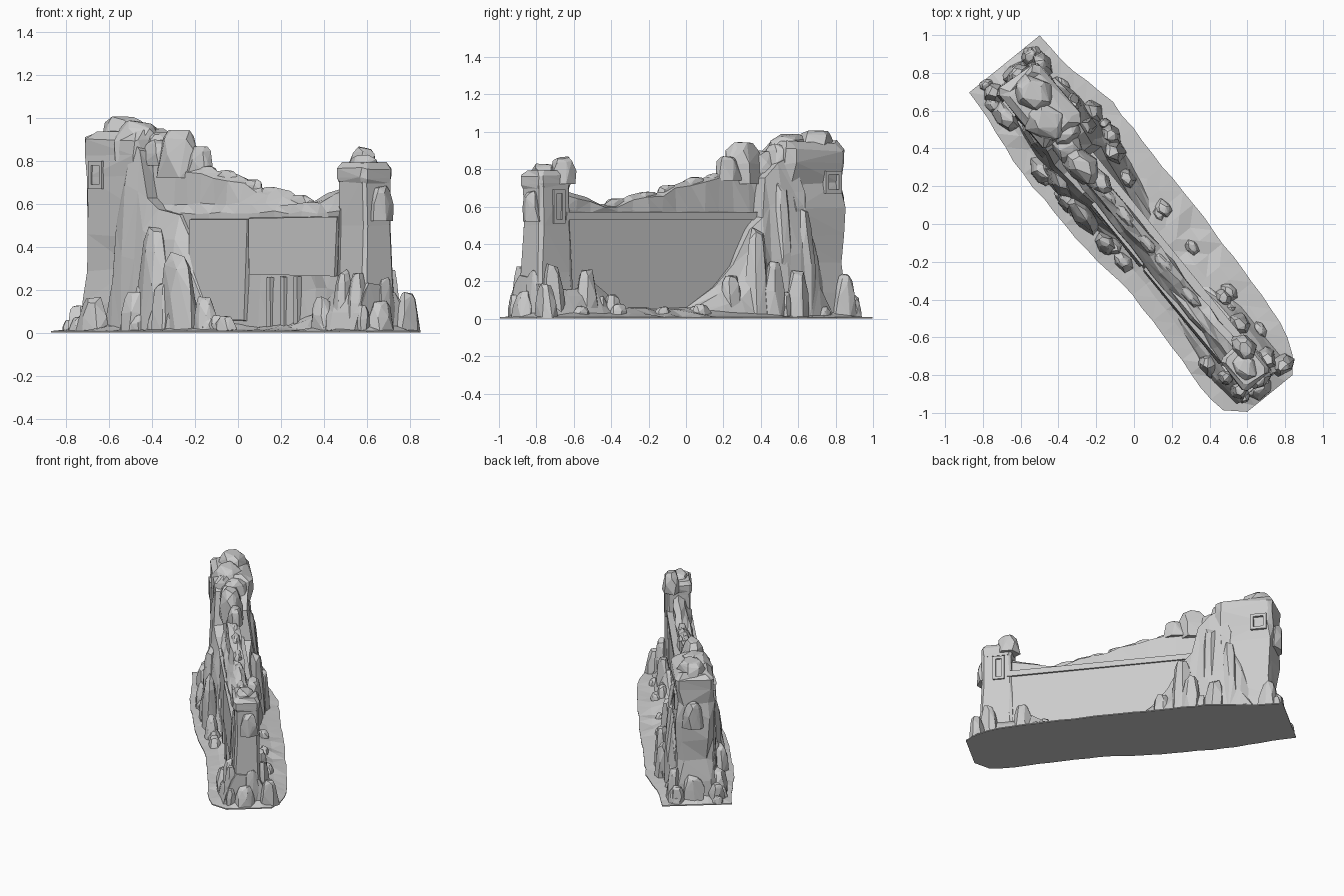
import bpy, bmesh, math, random
from mathutils import Vector, noise

old = bpy.data.objects.get("Cube")
if old:
    bpy.data.objects.remove(old, do_unlink=True)

rng = random.Random(7)
TURN = math.radians(-51)      # the wall runs diagonally: local x = along, y = across

stone = bpy.data.materials.new("pale_grey_stone")
stone.use_nodes = True
GREY = (0.6, 0.6, 0.6, 1)
stone.diffuse_color = GREY
stone.node_tree.nodes["Principled BSDF"].inputs["Base Color"].default_value = GREY
stone.node_tree.nodes["Principled BSDF"].inputs["Roughness"].default_value = 0.9


def finish(bm, name):
    bmesh.ops.recalc_face_normals(bm, faces=bm.faces)
    me = bpy.data.meshes.new(name)
    bm.to_mesh(me)
    bm.free()
    me.materials.append(stone)
    ob = bpy.data.objects.new(name, me)
    ob.rotation_euler.z = TURN
    bpy.context.collection.objects.link(ob)
    return ob


def roughen(bm, amount, zmin=0.02):
    for v in bm.verts:
        if v.co.z > zmin:
            v.co += Vector([rng.uniform(-amount, amount) for _ in range(3)])


def loft(name, rings, rough=0.0):
    """Skin a list of equal-length closed rings and cap both ends."""
    bm = bmesh.new()
    rows = [[bm.verts.new(p) for p in ring] for ring in rings]
    n = len(rows[0])
    for a, b in zip(rows, rows[1:]):
        for i in range(n):
            j = (i + 1) % n
            bm.faces.new((a[i], a[j], b[j], b[i]))
    bm.faces.new(rows[0])
    bm.faces.new(rows[-1])
    roughen(bm, rough)
    bmesh.ops.triangulate(bm, faces=bm.faces)
    return finish(bm, name)


def rock(name, u, v, lu, lv, h, z0=0.0, taper=0.35):
    """Faceted boulder: hull of three shrinking, uneven rings of points."""
    bm = bmesh.new()
    spin, lean = rng.uniform(0, math.tau), rng.uniform(-.12, .12)
    for t, size in ((0, 1), (.5, 1.05 - taper * .5), (.85, 1 - taper), (1, .65 - taper * .6)):
        for k in range(6):
            a = spin + math.tau * (k + rng.uniform(-.3, .3)) / 6
            r = size * rng.uniform(.43, .54)
            z = t * rng.uniform(.88, 1)
            bm.verts.new((u + lu * (r * math.cos(a) + lean * t), v + lv * r * math.sin(a), z0 + h * z))
    res = bmesh.ops.convex_hull(bm, input=bm.verts)
    junk = {e for e in res["geom_interior"] + res["geom_unused"] if isinstance(e, bmesh.types.BMVert)}
    bmesh.ops.delete(bm, geom=list(junk), context="VERTS")
    return finish(bm, name)


def block(name, u0, u1, v0, v1, z0, z1, rough=0.0):
    bm = bmesh.new()
    bmesh.ops.create_cube(bm, size=1)
    for w in bm.verts:
        w.co = ((u0 + u1) / 2 + w.co.x * (u1 - u0), (v0 + v1) / 2 + w.co.y * (v1 - v0),
                (z0 + z1) / 2 + w.co.z * (z1 - z0))
    roughen(bm, rough)
    return finish(bm, name)


def interp(table, x):
    for (a, p), (b, q) in zip(table, table[1:]):
        if x <= b:
            return p + (q - p) * max(0, x - a) / (b - a)
    return table[-1][1]


# Ground: uneven strip rising gently towards the wall
ground = []
LEFT = [(-1.09, -.24), (-.9, -.25), (-.6, -.29), (0, -.28), (.3, -.24), (.65, -.25), (.95, -.28), (1.06, -.25), (1.15, -.16)]
RIGHT = [(-1.09, .24), (-.9, .25), (-.6, .32), (0, .31), (.6, .3), (.9, .27), (1.08, .22), (1.15, .15)]
STEPS = 26
for i in range(STEPS + 1):
    u = -1.09 + 2.24 * i / STEPS
    wave = rng.uniform(-.008, .008) if 0 < i < STEPS else 0
    a, b = interp(LEFT, u) + wave, interp(RIGHT, u) + wave
    slope = [rng.uniform(.012, .03), rng.uniform(.035, .06), .06, rng.uniform(.035, .06), rng.uniform(.012, .03)]
    lift = [.008] * 7 if i in (0, STEPS) else [.008, *slope, .008]
    top = [(u, a + (b - a) * k / 6, z) for k, z in enumerate(lift)]
    ground.append([(u, a, 0), *top, (u, b, 0)])
loft("ground", ground)

# Main wall: thick lower part with a ledge, thinner broken upper part
CREST = [(-.7, .85), (-.54, .82), (-.35, .78), (-.15, .76), (0, .735), (.15, .69), (.3, .665),
         (.42, .645), (.6, .61), (.7, .645), (.9, .7)]
wall = []
for i in range(17):
    u = -.7 + 1.58 * i / 16
    t = interp(CREST, u) + rng.uniform(-.01, .01)
    bulge = 0.025 * noise.noise((u * 5, 0, 3))
    wall.append([(u, -.11 + bulge, 0), (u, -.1 + bulge, .2), (u, -.095 - bulge, .4), (u, -.09 + bulge, .56),
                 (u, -.065, .6), (u, -.05 + bulge, t - .025), (u, -.01, t), (u, .03, t - .025), (u, .035, .575)])
loft("wall", wall, 0.008)
block("wall_inner_face", -.65, .88, 0, .058, 0, .53)
block("wall_ledge", -.65, .88, 0, .072, .53, .57, 0.002)

# Worn plaster slabs on the outer face, a broken post row, and stones along the crest
for u0, u1, z0, z1 in [(-.22, .2, .05, .53), (.22, .85, .27, .54)]:
    block("wall_slab", u0, u1, -.112, -.05, z0, z1, 0.01)
for u in (.36, .46, .56):
    block("broken_post", u, u + .03, -.12, -.09, 0, .26, 0.004)
for u in (-.22, -.08, .1, .27, .48):
    rock("crest_stone", u, -.01, .2, .07, .05, interp(CREST, u) - .04)


# Towers: rough eight-sided prisms; chamfer pulls the corners in
def tower(name, u0, u1, v0, v1, levels, rough, chamfer):
    rings = []
    for z, grow in levels:
        a, b, c, d = u0 - grow, u1 + grow, v0 - grow, v1 + grow
        k = chamfer
        rings.append([(a, c + k, z), (a + k, c, z), (b - k, c, z), (b, c + k, z),
                      (b, d - k, z), (b - k, d, z), (a + k, d, z), (a, d - k, z)])
    loft(name, rings, rough)


tower("front_tower", .85, 1.055, -.095, .07, [(0, .02), (.25, .008), (.5, 0), (.72, 0)], 0.005, .015)
tower("front_tower_cap", .85, 1.055, -.095, .07, [(.7, .002), (.72, .009), (.765, .009), (.79, -.01)], 0.006, .02)
tower("back_tower", -1.0, -.6, -.125, .135, [(0, .015), (.14, .008), (.3, -.012), (.45, -.005), (.6, 0),
      (.72, -.006), (.83, .004), (.9, .004), (.945, -.03)], 0.014, .03)


# Window frames
def window(u, v, side, w, z0, z1, t=0.02):
    a, b = sorted((v - side * .03, v + side * .012))
    for s in (-1, 1):
        c = u + s * (w - t) / 2
        block("window_jamb", c - t / 2, c + t / 2, a, b, z0, z1)
    for z in (z0, z1 - t):
        block("window_lintel", u - w / 2, u + w / 2, a, b, z, z + t)


window(-.89, -.125, -1, .1, .67, .8)
window(-.9, .135, 1, .11, .67, .79)
window(.935, .07, 1, .08, .51, .69)


# Cliff-like banks of rock against the wall: along, height, foot, shoulder distance
def bank(name, side, table):
    rings = []
    for u, h, foot, shoulder in table:
        prof = [(0, 0), (foot, 0), (foot * .6 + shoulder * .4, h * .4),
                (foot * .2 + shoulder * .8, h * .78), (shoulder * .9, h), (0, h)]
        rings.append([(u, side * d, z) for d, z in prof])
    loft(name, rings, 0.012)


bank("outer_cliff", -1, [(-.8, .15, .17, .1), (-.74, .6, .16, .12), (-.66, .9, .17, .125), (-.58, .85, .18, .12),
     (-.52, .62, .2, .14), (-.43, .57, .21, .15), (-.3, .55, .2, .13), (-.23, .42, .19, .11), (-.12, .2, .19, .1),
     (.02, .06, .17, .1)])
bank("inner_cliff", 1, [(-.86, .1, .19, .12), (-.78, .45, .19, .13), (-.71, .68, .2, .14), (-.64, .86, .2, .12),
     (-.55, .82, .21, .12), (-.47, .76, .2, .1), (-.42, .55, .22, .13), (-.35, .48, .21, .11), (-.26, .28, .2, .1),
     (-.13, .16, .18, .08), (.05, .06, .16, .07)])
bank("outer_foot", -1, [(.5, .05, .15, .1), (.72, .1, .18, .12), (.82, .17, .2, .13), (.92, .24, .2, .13), (1.08, .23, .18, .1)])
bank("inner_foot", 1, [(.45, .05, .13, .07), (.6, .12, .16, .08), (.7, .2, .18, .09), (.8, .17, .18, .1),
     (.9, .15, .18, .1), (1.08, .18, .17, .09)])

# Single rocks: along, across, length, depth, height
OUTER = [(-.87, -.17, .19, .13, .17), (-.53, -.2, .17, .13, .2), (-.2, -.18, .26, .13, .38),
         (-.02, -.18, .14, .11, .17), (-.31, -.19, .15, .12, .24), (-.42, -.16, .24, .13, .5),
         (.93, -.13, .11, .11, .3), (1.03, -.12, .12, .12, .29), (.83, -.16, .14, .12, .17), (-1.0, -.14, .12, .12, .13)]
INNER = [(.75, .1, .17, .12, .27), (.03, .17, .13, .1, .08), (-.36, .15, .16, .14, .5),
         (-.22, .12, .16, .12, .24), (-.55, .12, .15, .14, .74), (-.7, .14, .15, .13, .6),
         (-.6, .2, .15, .12, .26), (-.96, .15, .15, .12, .24), (-.44, .2, .14, .12, .33), (.6, .12, .12, .1, .13)]
ENDS = [(1.07, .14, .13, .14, .19), (1.1, -.03, .1, .16, .15), (.99, .1, .14, .12, .3),
        (-1.02, .02, .1, .18, .2), (1.05, .02, .1, .14, .26), (-1.03, .13, .1, .12, .13)]
for name, group in (("outer_rock", OUTER), ("inner_rock", INNER), ("end_rock", ENDS)):
    for u, v, lu, lv, h in group:
        rock(name, u, v, lu, lv, h)
        # smaller companion leaning on each one
        rock(name + "_small", u + rng.uniform(-.09, .05), v * 1.05, lu * .6, lv * .7, h * .45)

# Boulders lying on the crest and tower tops: along, across, length, depth, height, base
TOPS = [(-.42, -.02, .27, .17, .23, .72), (-.29, -.0, .17, .12, .13, .74), (-.54, -.02, .2, .18, .12, .78),
        (-.86, .02, .25, .22, .13, .88), (-.72, -.02, .28, .24, .19, .8), (-.6, .02, .16, .2, .17, .77),
        (.87, .04, .17, .13, .15, .72), (.95, -.02, .18, .14, .09, .74), (-1.0, .02, .09, .15, .2, .55),
        (1.06, .0, .08, .13, .17, .52)]
for u, v, lu, lv, h, z in TOPS:
    rock("top_boulder", u, v, lu, lv, h, z, taper=0.25)

# Loose rubble along both feet
for i in range(16):
    u, size = rng.uniform(-.95, 1), rng.uniform(.05, .09)
    rock("rubble", u, (-1) ** i * rng.uniform(.1, .17), size * 1.5, size, size * .8, 0.01)
